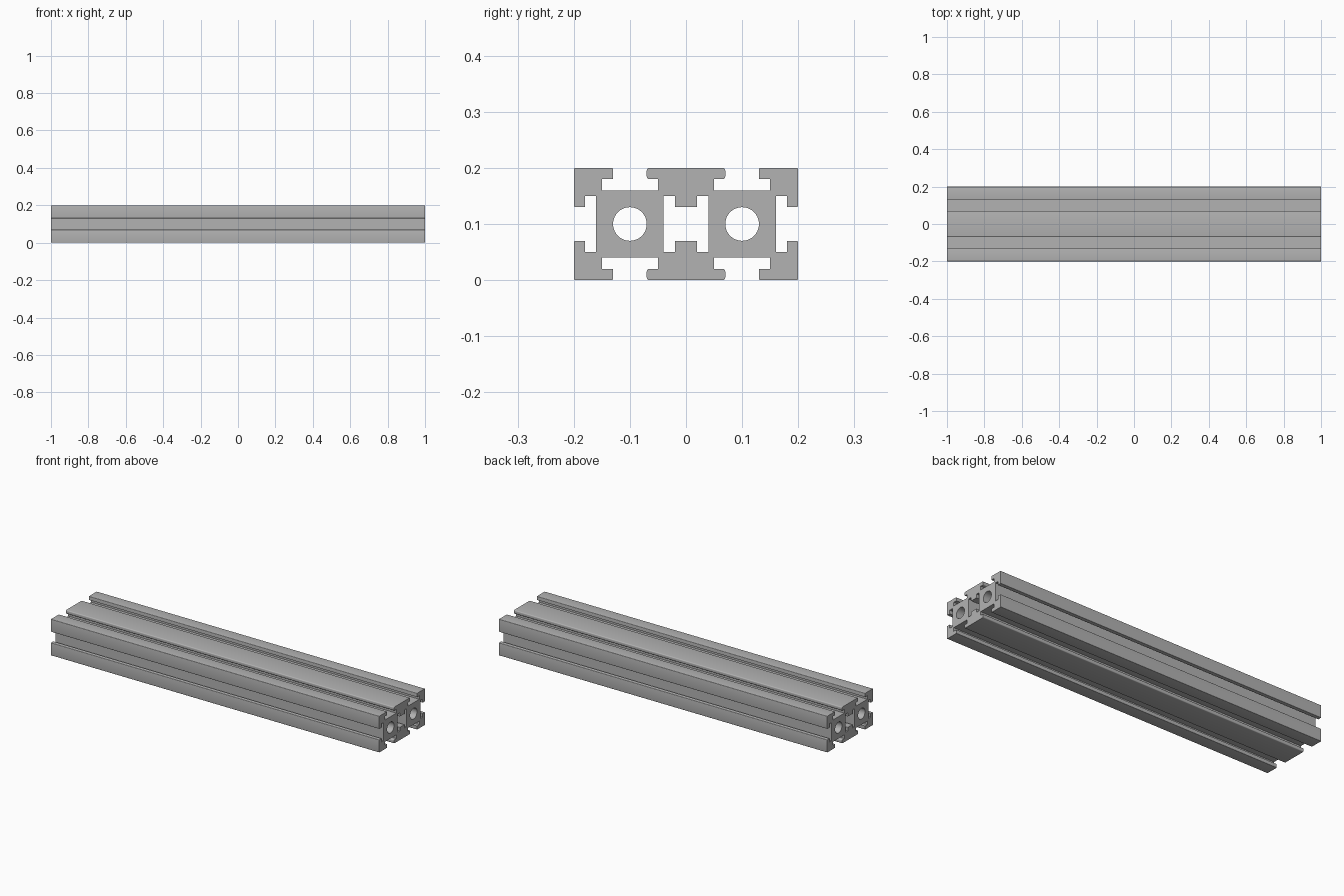
import bpy
import bmesh
from math import radians, cos, sin, pi
from mathutils import Vector

cube = bpy.data.objects.get("Cube")
if cube:
    bpy.data.objects.remove(cube, do_unlink=True)

LENGTH = 2.0
MID_Z = 0.1
BORE_RADIUS = 0.03
BORE_SIDES = 40

# Aluminium material
aluminium = bpy.data.materials.new("aluminium_grey")
aluminium.use_nodes = True
colour = (0.45, 0.45, 0.45, 1)
aluminium.diffuse_color = colour
aluminium.node_tree.nodes["Principled BSDF"].inputs["Base Color"].default_value = colour


def mirrored(quarter):
    """Complete a closed loop from its quarter, as (y, z, fillet) corners."""
    half = quarter + [(y, -z, r) for y, z, r in reversed(quarter)]
    return half + [(-y, z, r) for y, z, r in reversed(half)]


def rounded(corners, steps=4):
    """Replace each corner that has a fillet radius by an arc."""
    points = []
    for i, (y, z, r) in enumerate(corners):
        p = Vector((y, z))
        if r == 0:
            points.append(p)
            continue
        before = (Vector(corners[i - 1][:2]) - p).normalized()
        after = (Vector(corners[(i + 1) % len(corners)][:2]) - p).normalized()
        centre = p + r * (before + after)
        for k in range(steps + 1):
            t = k / steps * pi / 2
            points.append(centre - r * (cos(t) * after + sin(t) * before))
    return points


def circle(cy, radius, sides):
    return [Vector((cy + radius * cos(2 * pi * k / sides),
                    radius * sin(2 * pi * k / sides))) for k in range(sides)]


# Outer outline: middle rib lip, top slot, corner, side slot
edge, lip = 0.003, 0.005
outline = mirrored([
    (0.07, 0.10, lip), (0.07, 0.08, lip), (0.05, 0.08, 0), (0.05, 0.06, 0),
    (0.15, 0.06, 0), (0.15, 0.08, 0), (0.13, 0.08, 0), (0.13, 0.10, edge),
    (0.20, 0.10, edge), (0.20, 0.03, edge), (0.18, 0.03, 0), (0.18, 0.05, 0),
    (0.16, 0.05, 0),
])
# Hollow between the two cores
cavity = mirrored([(0.02, 0.03, 0), (0.02, 0.05, 0), (0.04, 0.05, 0)])

loops = [rounded(outline), rounded(cavity)]
loops += [circle(side * 0.1, BORE_RADIUS, BORE_SIDES) for side in (-1, 1)]

# Fill the section and extrude it along the rail
bm = bmesh.new()
edges = []
for loop in loops:
    verts = [bm.verts.new((-LENGTH / 2, p.x, p.y + MID_Z)) for p in loop]
    edges += [bm.edges.new((verts[i - 1], v)) for i, v in enumerate(verts)]
bmesh.ops.triangle_fill(bm, use_beauty=True, use_dissolve=False, edges=edges)
section = bmesh.ops.extrude_face_region(bm, geom=bm.faces[:], use_keep_orig=True)
moved = [g for g in section["geom"] if isinstance(g, bmesh.types.BMVert)]
bmesh.ops.translate(bm, vec=(LENGTH, 0, 0), verts=moved)
bmesh.ops.recalc_face_normals(bm, faces=bm.faces[:])

mesh = bpy.data.meshes.new("slotted_rail")
bm.to_mesh(mesh)
bm.free()
mesh.materials.append(aluminium)
rail = bpy.data.objects.new("slotted_rail", mesh)
bpy.context.collection.objects.link(rail)

# Smooth bores and fillets, crisp slot edges
bpy.ops.object.select_all(action="DESELECT")
rail.select_set(True)
bpy.context.view_layer.objects.active = rail
bpy.ops.object.shade_smooth_by_angle(angle=radians(35))
